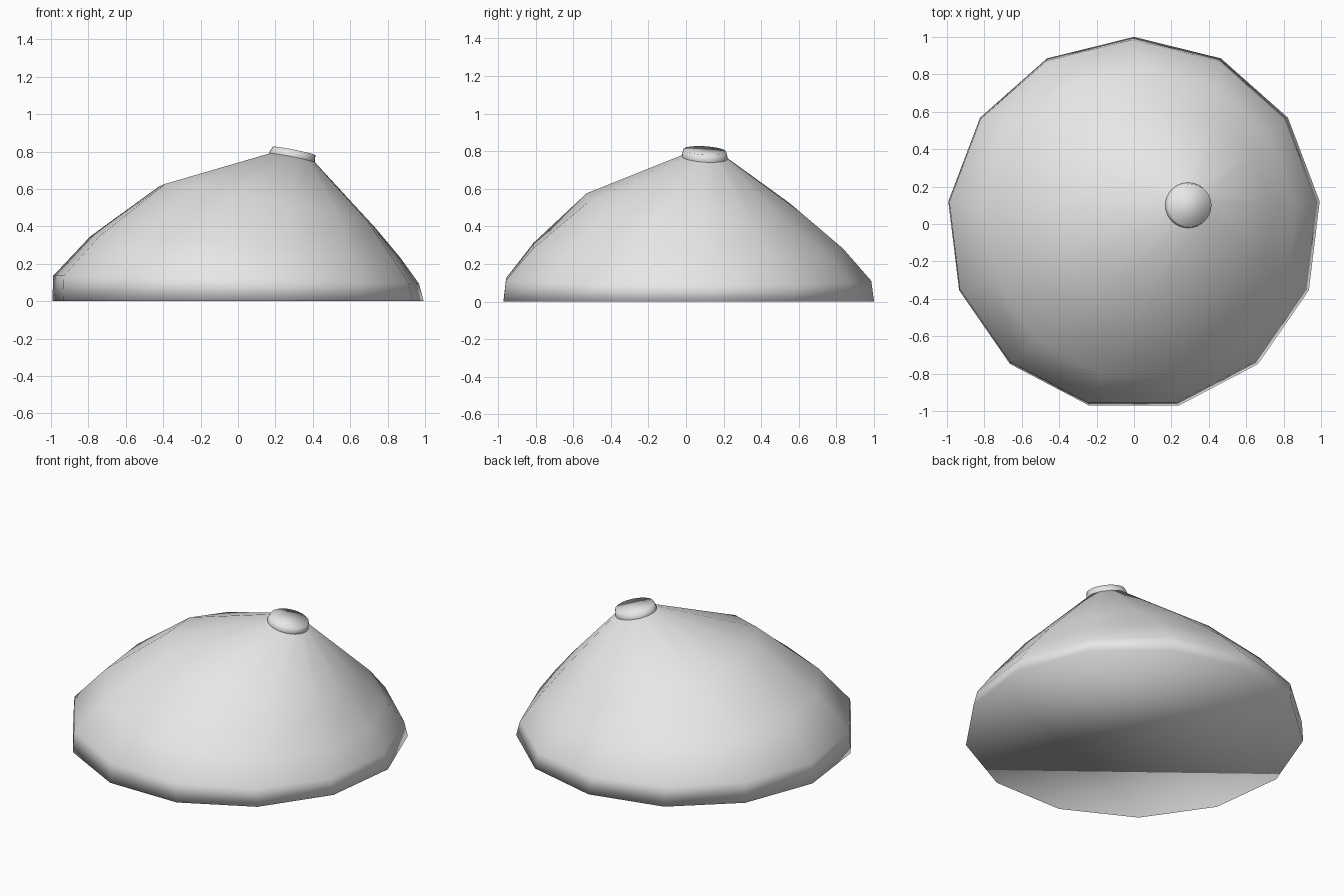
import bpy
import bmesh
from math import cos, sin, tau, pi

cube = bpy.data.objects.get("Cube")
if cube:
    bpy.data.objects.remove(cube, do_unlink=True)

# Single plain grey material
grey = bpy.data.materials.new("plain_grey")
grey.use_nodes = True
grey.diffuse_color = (0.8, 0.8, 0.8, 1)
grey.node_tree.nodes["Principled BSDF"].inputs["Base Color"].default_value = (0.8, 0.8, 0.8, 1)


def loft(name, sides, rings):
    """Join tilted rings (centre x, y, z, radius, slope x, slope y) into a closed smooth skin."""
    bm = bmesh.new()
    loops = []
    for cx, cy, cz, radius, slope_x, slope_y in rings:
        loop = []
        for i in range(sides):
            a = pi / 2 + tau * i / sides
            dx, dy = radius * cos(a), radius * sin(a)
            loop.append(bm.verts.new((cx + dx, cy + dy, cz + slope_x * dx + slope_y * dy)))
        loops.append(loop)
    for low, high in zip(loops, loops[1:]):
        for i in range(sides):
            j = (i + 1) % sides
            bm.faces.new((low[i], low[j], high[j], high[i]))
    bm.faces.new(reversed(loops[0]))
    bm.faces.new(loops[-1])
    for face in bm.faces:
        face.smooth = True
    mesh = bpy.data.meshes.new(name)
    bm.to_mesh(mesh)
    bm.free()
    mesh.materials.append(grey)
    obj = bpy.data.objects.new(name, mesh)
    bpy.context.collection.objects.link(obj)
    return obj


# Leaning thirteen-sided mound, from the rim up to the collar
loft("mound", 13, [
    (0, 0, 0, 1.0, 0, 0),
    (-0.01, 0, 0.115, 0.985, -0.022, -0.005),
    (0.04, 0, 0.29, 0.835, -0.07, -0.01),
    (0.155, 0.035, 0.51, 0.58, -0.19, -0.07),
    (0.29, 0.1, 0.765, 0.125, -0.2, -0.06),
])

# Short round collar, tilted with the slope
loft("top_collar", 32, [
    (0.285, 0.1, 0.74, 0.122, -0.2, -0.06),
    (0.29, 0.1, 0.775, 0.121, -0.2, -0.06),
    (0.3, 0.1, 0.803, 0.114, -0.2, -0.06),
])
